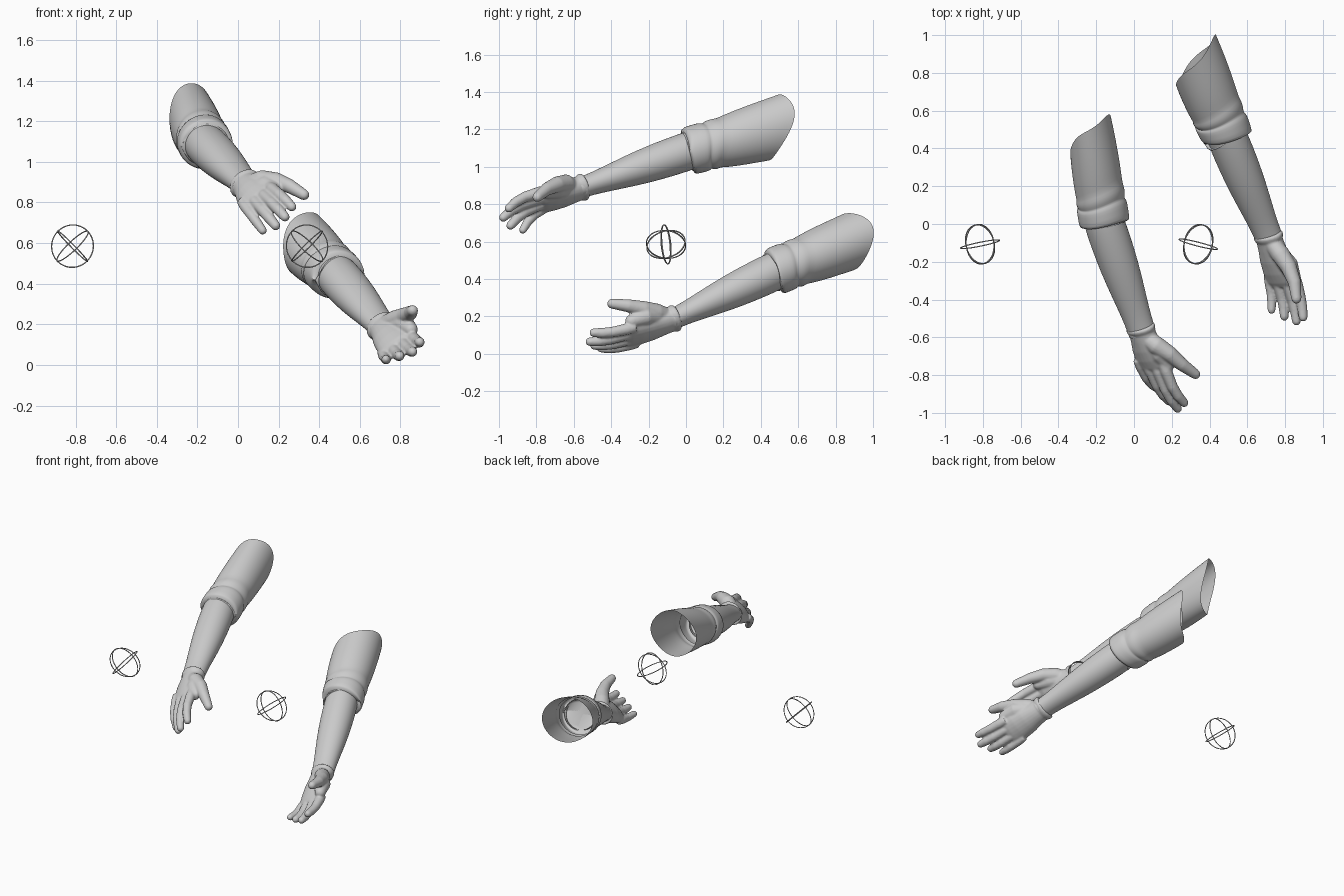
import bpy, bmesh, math
from mathutils import Vector, Euler

if "Cube" in bpy.data.objects:
    bpy.data.objects.remove(bpy.data.objects["Cube"], do_unlink=True)


def material(name, rgb):
    m = bpy.data.materials.new(name)
    m.use_nodes = True
    m.diffuse_color = (*rgb, 1)
    m.node_tree.nodes["Principled BSDF"].inputs["Base Color"].default_value = (*rgb, 1)
    return m


GREY = material("plain grey", (0.6, 0.6, 0.6))


def finish(bm, name):
    bmesh.ops.recalc_face_normals(bm, faces=bm.faces)
    mesh = bpy.data.meshes.new(name)
    bm.to_mesh(mesh)
    bm.free()
    mesh.materials.append(GREY)
    mesh.shade_smooth()
    ob = bpy.data.objects.new(name, mesh)
    bpy.context.collection.objects.link(ob)
    return ob


def loft(bm, stations, side, seg=24, cap=False, shift=None):
    """Skin elliptical rings; a station is (centre, half width, half height)."""
    rings = []
    last = len(stations) - 1
    for i, (c, w, h) in enumerate(stations):
        t = (stations[min(i + 1, last)][0] - stations[max(i - 1, 0)][0]).normalized()
        s = (side - t * side.dot(t)).normalized()
        up = s.cross(t)
        ring = []
        for k in range(seg):
            a = math.tau * k / seg
            p = c + s * (w * math.cos(a)) + up * (h * math.sin(a))
            if shift:
                p += t * shift(i / last, a)
            ring.append(bm.verts.new(p))
        rings.append(ring)
    for r0, r1 in zip(rings, rings[1:]):
        for k in range(seg):
            n = (k + 1) % seg
            bm.faces.new((r0[k], r0[n], r1[n], r1[k]))
    if cap:
        bm.faces.new(rings[0])
        bm.faces.new(rings[-1])


def tube(bm, points, radii, side):
    """Closed finger-like tube with a rounded tip."""
    st = [(p, r, r) for p, r in zip(points, radii)]
    tip, r = points[-1], radii[-1]
    d = (tip - points[-2]).normalized()
    for along_tip, size in ((0.4, 0.9), (0.75, 0.66), (0.95, 0.3)):
        st.append((tip + d * (r * along_tip), r * size, r * size))
    loft(bm, st, side, 16, True)


def along(a, b, table, start=1, end=1, height=1):
    """Place (t, half width, half height) rows between a and b."""
    return [(a.lerp(b, t), w * (start + (end - start) * t), h * (1 + (height - 1) * t))
            for t, w, h in table]


FOREARM = [(-0.08, .1, .1), (0, .109, .104), (.3, .107, .099), (.55, .097, .085),
           (.8, .081, .066), (.93, .075, .058), (1.05, .073, .056)]
SLEEVE = [(.03, .108, .106), (0, .122, .12), (.01, .132, .127), (.05, .136, .13),
          (.17, .136, .132), (.22, .134, .13), (.235, .124, .12), (.26, .13, .13),
          (.32, .134, .135), (.36, .127, .128), (.45, .13, .138), (.65, .13, .15),
          (.85, .127, .158), (1, .122, .164)]
PALM = [(-.04, .079, .066), (.0, .084, .07), (.05, .082, .067), (.1, .075, .06),
        (.25, .079, .06), (.5, .092, .058), (.75, .097, .05), (.95, .096, .038),
        (1.05, .088, .027)]


def build_arm(name, cuff, shoulder, wrist, index, pinky, tips, thumb, pad,
              back, bend, slant, flare, scale):
    cuff, shoulder, wrist, index, pinky = map(Vector, (cuff, shoulder, wrist, index, pinky))
    level = Vector((1, 0, 0))

    # rolled sleeve with an uneven open end
    def uneven(t, a):
        edge = t ** 3 * (flare[0] * math.cos(a) + flare[1] * math.sin(a)
                         + .014 * math.sin(3 * a + 1))
        return (edge + .012 * math.sin(2 * a) * math.sin(math.pi * t)
                - slant * math.cos(a) * (1 - t))
    bm = bmesh.new()
    loft(bm, along(cuff, shoulder, SLEEVE, *scale), level, 32, shift=uneven)
    finish(bm, name + "_sleeve").modifiers.new("smooth", "SUBSURF").levels = 1

    # forearm
    bm = bmesh.new()
    loft(bm, along(cuff, wrist, FOREARM), level, 28)
    finish(bm, name + "_forearm").modifiers.new("smooth", "SUBSURF").levels = 1

    # hand: palm, fingers and thumb fused into one skin
    bm = bmesh.new()
    across = index - pinky
    middle = index.lerp(pinky, .5)
    normal = across.cross(middle - wrist).normalized()
    if normal.z * back < 0:
        normal = -normal
    loft(bm, along(wrist, middle, PALM), across, 24, True)
    for i, tip in enumerate(tips):
        tip = Vector(tip)
        base = index.lerp(pinky, i / 3)
        d = (tip - base).normalized()
        base += d * (.015 if i in (1, 2) else 0)
        r = .025 if i == 3 else .028
        end = tip - d * r * .8
        pts = [base - d * .05, base + normal * bend * .4,
               base.lerp(end, .45) + normal * bend,
               base.lerp(end, .75) + normal * bend * .75, end]
        tube(bm, pts, [r, r * 1.12, r * 1.02, r * .97, r * .84], across)
    tube(bm, [Vector(p) for p in thumb], [.045, .05, .043, .035, .027], normal)
    # fleshy pad between thumb and index finger
    tube(bm, [Vector(p) for p in pad], [.045, .052, .036], normal)
    hand = finish(bm, name + "_hand")
    fuse = hand.modifiers.new("fuse", "REMESH")
    fuse.mode = "VOXEL"
    fuse.voxel_size = .006
    fuse.use_smooth_shade = True
    relax = hand.modifiers.new("relax", "SMOOTH")
    relax.factor = .5
    relax.iterations = 5


build_arm("right", (-.155, 0, 1.08), (-.23, .47, 1.21), (.035, -.55, .892),
          (.175, -.775, .858), (.04, -.75, .775),
          [(.275, -.965, .77), (.24, -.995, .72), (.195, -.955, .675), (.13, -.885, .65)],
          [(.06, -.6, .89), (.12, -.645, .91), (.19, -.69, .905), (.255, -.745, .88),
           (.325, -.795, .838)],
          [(.08, -.62, .885), (.14, -.69, .88), (.18, -.745, .865)],
          1, .022, 0, (.08, .08), (1, 1, 1))
build_arm("left", (.493, .46, .435), (.328, .868, .597), (.71, -.06, .19),
          (.86, -.32, .135), (.715, -.305, .05),
          [(.9, -.515, .11), (.865, -.535, .06), (.8, -.51, .04), (.73, -.475, .025)],
          [(.73, -.1, .2), (.775, -.16, .22), (.82, -.23, .24), (.85, -.31, .257),
           (.86, -.395, .268)],
          [(.75, -.13, .195), (.82, -.22, .2), (.85, -.29, .175)],
          -1, .012, .035, (.09, .035), (1, 1.22, .92))

# wire globes: three crossing rings each
for name, x, turn in (("right", -.815, .3), ("left", .34, -.15)):
    tilt = Euler((.14, math.radians(45), turn)).to_matrix()
    for label, axis in (("front", (0, 1, 0)), ("rising", (1, 0, 0)), ("falling", (0, 0, 1))):
        rot = (tilt @ Vector(axis)).to_track_quat("Z", "Y").to_euler()
        bpy.ops.mesh.primitive_torus_add(location=(x, -.107, .585), rotation=rot,
                                         major_radius=.105, minor_radius=.003,
                                         major_segments=48, minor_segments=8)
        ring = bpy.context.object
        ring.name = name + "_globe_" + label + "_ring"
        ring.data.materials.append(GREY)
        ring.data.shade_smooth()
